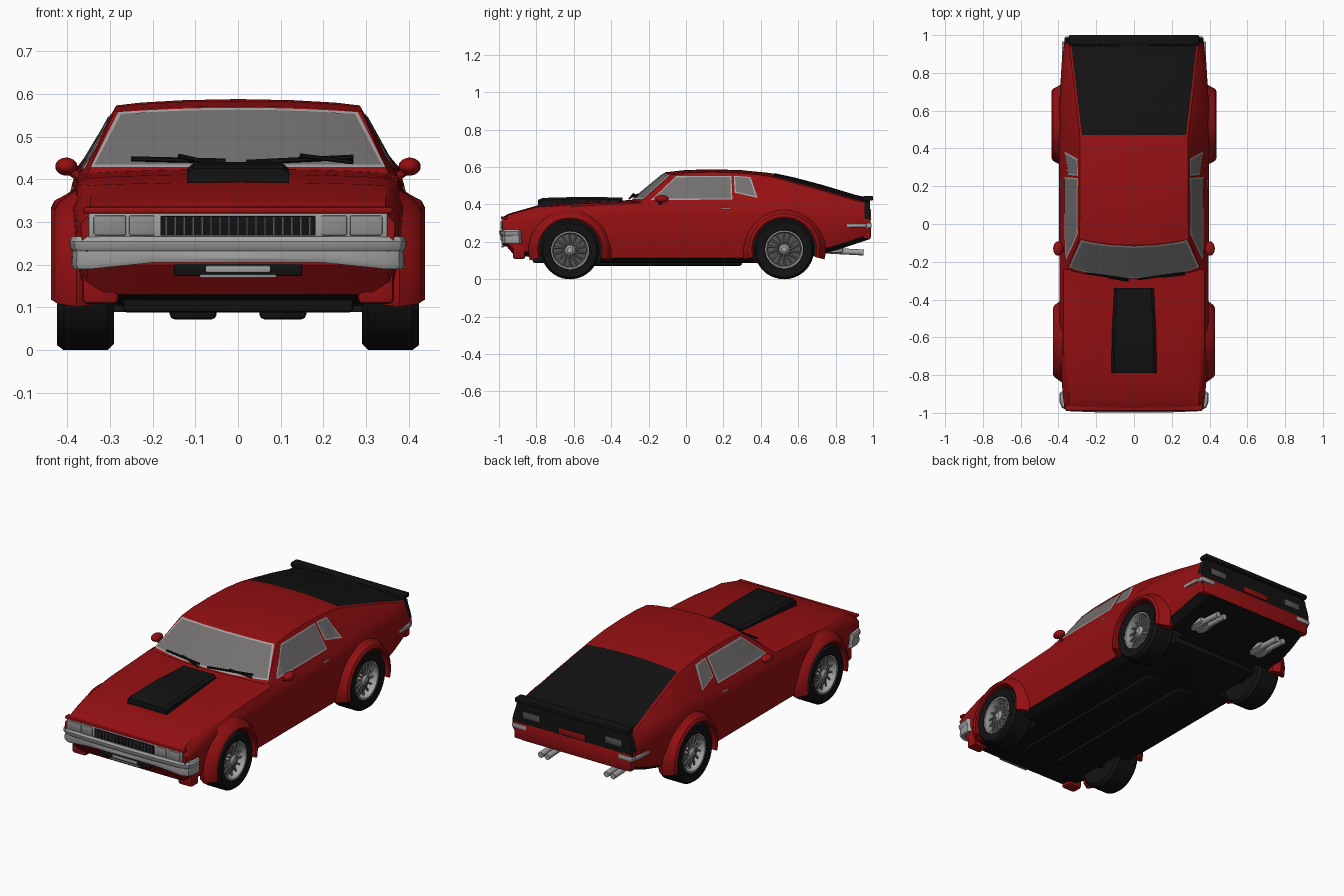
import bpy, bmesh, math
from mathutils import Vector, Matrix
from mathutils.bvhtree import BVHTree

if "Cube" in bpy.data.objects:
    bpy.data.objects.remove(bpy.data.objects["Cube"])

def material(name, *c):
    m = bpy.data.materials.new(name)
    m.diffuse_color = (*c, 1)
    m.use_nodes = True
    m.node_tree.nodes["Principled BSDF"].inputs["Base Color"].default_value = m.diffuse_color
    return m

RED = material("red paint", .30, .005, .006)
BLACK = material("satin black", .006, .006, .006)
GLASS = material("grey glass", .17, .16, .16)
CHROME = material("chrome", .36, .36, .36)
RIM = material("dark rim grey", .09, .09, .09)
LENS = material("lamp lens", .27, .27, .27)

def finish(name, bm, mat, angle=32):
    me = bpy.data.meshes.new(name)
    bm.to_mesh(me)
    bm.free()
    me.materials.append(mat)
    me.shade_smooth()
    me.set_sharp_from_angle(angle=math.radians(angle))
    ob = bpy.data.objects.new(name, me)
    bpy.context.collection.objects.link(ob)
    return ob

def grid_bm(rows, wrap=False, caps=False, out=None):
    bm = bmesh.new()
    vs = [[bm.verts.new(p) for p in r] for r in rows]
    n = len(rows[0])
    for a, b in zip(vs, vs[1:]):
        for j in range(n if wrap else n - 1):
            k = (j + 1) % n
            bm.faces.new((a[j], a[k], b[k], b[j]))
    if caps:
        bm.faces.new(vs[0])
        bm.faces.new(vs[-1])
    bmesh.ops.remove_doubles(bm, verts=bm.verts, dist=1e-5)
    bm.normal_update()
    if out is None:
        bmesh.ops.recalc_face_normals(bm, faces=bm.faces)
    elif sum(f.normal.dot(out) for f in bm.faces) < 0:
        bmesh.ops.reverse_faces(bm, faces=bm.faces)
    bm.normal_update()
    return bm

def box(name, lo, hi, mat, bevel=.004):
    lo, hi = Vector(lo), Vector(hi)
    bm = bmesh.new()
    bmesh.ops.create_cube(bm, size=1, matrix=Matrix.Translation((lo + hi) / 2) @ Matrix.Diagonal((*(hi - lo), 1)))
    if bevel:
        bmesh.ops.bevel(bm, geom=bm.edges[:], offset=bevel, segments=2, affect='EDGES', profile=.5)
    return finish(name, bm, mat)

def rod(name, a, b, r, mat, seg=10):
    a, b = Vector(a), Vector(b)
    m = Matrix.Translation((a + b) / 2) @ (b - a).to_track_quat('Z', 'Y').to_matrix().to_4x4()
    bm = bmesh.new()
    bmesh.ops.create_cone(bm, cap_ends=True, segments=seg, radius1=r, radius2=r, depth=(b - a).length, matrix=m)
    return finish(name, bm, mat)

def arc(name, prof, y0, z0, s, mat, a0=0, a1=360, n=40, closed=False):
    """Turn a (radius, x) profile about a wheel axle."""
    rows = []
    for i in range(n + 1):
        t = math.radians(a0 + (a1 - a0) * i / n)
        rows.append([(s * x, y0 + r * math.cos(t), z0 + r * math.sin(t)) for r, x in prof])
    return finish(name, grid_bm(rows, closed, closed), mat)

def ip(k, y):
    if y <= k[0][0]:
        return k[0][1]
    for (a, u), (b, v) in zip(k, k[1:]):
        if y <= b:
            return u + (v - u) * (y - a) / (b - a)
    return k[-1][1]

# body curves along y: top line, roof/hood edge, crown, belt, shoulder, width, underside
TOP = [(-.98, .332), (-.95, .35), (-.8, .393), (-.55, .412), (-.24, .424), (-.06, .572), (.03, .584), (.15, .588),
       (.3, .583), (.45, .568), (.58, .54), (.72, .503), (.93, .44), (.985, .438)]
EDGE = [(-.98, .345), (-.3, .347), (-.24, .352), (-.06, .29), (.1, .285), (.45, .285), (.93, .34), (.985, .342)]
CROWN = [(-.98, .006), (-.24, .01), (-.06, .014), (.4, .016), (.6, .026), (.985, .026)]
BELT = [(-.98, .318), (-.95, .335), (-.8, .373), (-.55, .392), (-.24, .408), (.3, .412), (.55, .43), (.8, .415), (.985, .392)]
SHOULDER = [(-.98, .295), (-.8, .33), (-.3, .345), (.5, .35), (.985, .322)]
WIDTH = [(-.98, .368), (-.9, .378), (-.6, .395), (0, .396), (.6, .398), (.85, .383), (.985, .366)]
UNDER = [(-.98, .2), (-.92, .13), (-.8, .115), (-.6, .09), (.4, .09), (.65, .115), (.82, .16), (.985, .215)]
BOW = [(-.5, 0), (-.24, .05), (-.06, .05), (.2, 0)]

def station(y):
    w, zb, zs, zt, e, c = (ip(k, y) for k in (WIDTH, UNDER, SHOULDER, TOP, EDGE, CROWN))
    half = [(0, zb), (w - .06, zb), (w - .02, zb + .025), (w - .004, zb + .5 * (zs - zb)), (w, zs),
            (w - .008, zs + .45 * (ip(BELT, y) - zs)), (w - .022, ip(BELT, y)), (e, zt - c),
            (e * .8, zt - c * .55), (e * .45, zt - c * .17), (0, zt)]
    pts = [(x, y - (ip(BOW, y) * (1 - (x / .36) ** 2) if i > 6 else 0), z) for i, (x, z) in enumerate(half)]
    return pts + [(-x, v, z) for x, v, z in pts[-2:0:-1]]

ys = sorted({y for k in (TOP, EDGE, BELT, WIDTH, UNDER, BOW) for y, _ in k} | {.955, -.15, -.4})
bm = grid_bm([station(y) for y in ys], True, True)
TREE = BVHTree.FromBMesh(bm)
body = finish("body_shell", bm, RED)
body.data.materials.append(BLACK)

# wheel wells cut from the body
WHEELS = [("front", -.62, .155, .155, .0), ("rear", .525, .16, .16, .008)]
for nm, y, z, r, _ in WHEELS:
    for s in (1, -1):
        cut = rod("well_cutter", (s * .25, y, z), (s * .6, y, z), .172, BLACK, 48)
        cut.hide_render = True
        mod = body.modifiers.new("well", 'BOOLEAN')
        mod.operation, mod.solver, mod.object = 'DIFFERENCE', 'EXACT', cut
shell = bpy.data.meshes.new_from_object(body.evaluated_get(bpy.context.evaluated_depsgraph_get()))
body.modifiers.clear()
body.data = shell
shell.materials.clear()
shell.materials.append(RED)
shell.materials.append(BLACK)
for ob in [o for o in bpy.data.objects if o.name.startswith("well_cutter")]:
    bpy.data.objects.remove(ob)
for p in shell.polygons:
    vs = [shell.vertices[i].co for i in p.vertices]
    well = any(all(math.hypot(v.y - y, v.z - z) < .174 for v in vs) for _, y, z, _, _ in WHEELS)
    tail = all(v.y > .95 for v in vs) and p.center.z > .32 or p.center.y > .98
    floor = p.normal.z < -.7 and p.center.y > -.92
    p.material_index = int(well or tail or floor)
shell.shade_smooth()
shell.set_sharp_from_angle(angle=math.radians(30))

def patch(name, corners, axis, sign, mat, off=.004, bow=0, n=14):
    """Bilinear panel projected onto the body along an axis (0=x, 1=y, 2=z)."""
    a, b, c, d = (Vector(p) for p in corners)
    out = Vector([sign if i == axis else 0 for i in range(3)])
    rows = []
    for i in range(n + 1):
        v, row = i / n, []
        for j in range(n + 1):
            u = j / n
            p = a.lerp(b, u).lerp(d.lerp(c, u), v)
            p.y += bow * v * (1 - (2 * u - 1) ** 2)
            q = list(p)
            q.insert(axis, sign * 2)
            hit, nrm, _, _ = TREE.ray_cast(Vector(q), -out)
            if hit is None:
                q[axis] = sign * .35
                hit, nrm, _, _ = TREE.find_nearest(Vector(q))
            row.append(hit + nrm * off)
        rows.append(row)
    return finish(name, grid_bm(rows, out=out), mat)

# glass with bright surrounds
patch("windshield_trim", [(-.345, .427), (.345, .427), (.28, .556), (-.28, .556)], 1, -1, CHROME, .002, .01)
patch("windshield", [(-.335, .432), (.335, .432), (.273, .55), (-.273, .55)], 1, -1, GLASS, .004, .01)
for s in (1, -1):
    patch("door_glass_trim", [(-.187, .423), (.248, .425), (.243, .552), (-.052, .55)], 0, s, CHROME, .002)
    patch("door_glass", [(-.172, .43), (.24, .431), (.236, .546), (-.05, .543)], 0, s, GLASS)
    patch("quarter_glass_trim", [(.26, .462), (.383, .434), (.345, .546), (.255, .552)], 0, s, CHROME, .002)
    patch("quarter_glass", [(.267, .466), (.372, .442), (.338, .54), (.262, .546)], 0, s, GLASS)
# black rear deck and tail lip
patch("rear_deck_panel", [(-.275, .47), (.275, .47), (.335, .975), (-.335, .975)], 2, 1, BLACK)
box("tail_lip", (-.345, .945, .42), (.345, 1, .446), BLACK, .008)

# hood scoop
rows = []
for y, w, z0, z1 in [(-.79, .12, .375, .425), (-.765, .12, .385, .435), (-.55, .115, .395, .441), (-.34, .105, .4, .437)]:
    rows.append([(-w, y, z0), (-w, y, z1 - .012), (-w + .015, y, z1), (w - .015, y, z1), (w, y, z1 - .012), (w, y, z0)])
finish("hood_scoop", grid_bm(rows, True, True), BLACK)

# wheels and flares
for nm, y, z, r, wide in WHEELS:
    for s in (1, -1):
        arc(nm + "_tyre", [(0, .305), (.1, .30), (r - .015, .29), (r, .305), (r, .408), (r - .012, .424), (.104, .42), (.098, .4)], y, z, s, BLACK)
        arc(nm + "_rim", [(.102, .419), (.094, .418), (.088, .40), (.088, .375)], y, z, s, CHROME)
        arc(nm + "_rim_dish", [(.09, .376), (.03, .38), (0, .38)], y, z, s, RIM)
        arc(nm + "_hub", [(.03, .378), (.027, .405), (.015, .415), (0, .416)], y, z, s, CHROME, n=16)
        for i in range(14):
            t, q = math.tau * i / 14, math.tau * (i + .6) / 14
            rod(nm + "_spoke", (s * .402, y + .025 * math.cos(t), z + .025 * math.sin(t)),
                (s * .392, y + .09 * math.cos(q), z + .09 * math.sin(q)), .005, LENS, 6)
        f = .424 + wide
        arc(nm + "_flare", [(.166, .34), (.166, f), (.174, f + .006), (.19, f - .002), (.205, .402), (.222, .378), (.2, .34)],
            y, z, s, RED, -14, 194, 32, True)

# front bumper swept round the nose
half = [(.386, -.89), (.384, -.94), (.374, -.965), (.345, -.98), (.2, -.986)]
path = half + [(0, -.988)] + [(-x, y) for x, y in half[::-1]]
prof = [(-.02, .205), (0, .205), (.005, .215), (.003, .232), (.009, .24), (.011, .255), (.004, .266), (-.02, .266)]
rows = []
for x, y in path:
    d = Vector((x * .35 if abs(x) < .37 else x * 1.5, -1 if abs(x) < .37 else -.4)).normalized()
    rows.append([(x + d.x * o, y + d.y * o, z - (.015 if z < .22 and abs(x) > .3 else 0)) for o, z in prof])
finish("front_bumper", grid_bm(rows, True, True), CHROME)

# grille, headlamps and lower intake
box("nose_surround", (-.35, -.985, .262), (.35, -.96, .322), CHROME, .003)
box("grille", (-.182, -.99, .268), (.182, -.97, .314), BLACK, .002)
for i in range(-8, 9):
    box("grille_bar", (i * .021 - .0015, -.992, .27), (i * .021 + .0015, -.985, .312), RIM, 0)
box("hood_lip", (-.362, -.99, .32), (.362, -.955, .336), RED, .006)
box("lower_intake", (-.15, -.982, .174), (.15, -.93, .203), BLACK)
box("intake_bar", (-.09, -.988, .17), (.09, -.975, .177), CHROME, .002)
box("intake_plate", (-.075, -.986, .183), (.075, -.978, .198), CHROME, .002)

# rear bumper and tail details
box("rear_bumper", (-.355, .95, .215), (.355, .988, .31), RED, .008)
box("rear_plate", (-.08, .98, .315), (.08, .99, .345), RED, .002)
for s in (1, -1):
    def sbox(name, x0, x1, y0, y1, z0, z1, mat, b=.003):
        x0, x1 = sorted((s * x0, s * x1))
        return box(name, (x0, y0, z0), (x1, y1, z1), mat, b)
    sbox("headlamp", .195, .255, -.989, -.97, .269, .315, LENS)
    sbox("headlamp", .262, .338, -.989, -.97, .269, .315, LENS)
    sbox("chin_corner", .28, .365, -.925, -.86, .108, .2, RED, .012)
    sbox("tail_lamp", .2, .3, .98, .989, .34, .375, RIM)
    sbox("rear_bumper_corner", .35, .382, .86, .965, .278, .298, CHROME, .005)
    sbox("rear_bumper_end", .28, .367, .955, .992, .275, .3, CHROME, .005)
    sbox("door_handle", .37, .391, .19, .235, .373, .383, CHROME)
    sbox("sump_block", .05, .16, -.7, .3, .072, .1, BLACK, .012)
    for x in (.18, .22):
        rod("exhaust_tip", (s * x, .72, .155), (s * x, .95, .143), .016, CHROME, 14)
    sbox("silencer", .15, .25, .66, .84, .14, .18, CHROME, .015)
    # door mirror
    bm = bmesh.new()
    bmesh.ops.create_uvsphere(bm, u_segments=20, v_segments=12, radius=1,
                              matrix=Matrix.Translation((s * .402, -.13, .43)) @ Matrix.Diagonal((.026, .038, .021, 1)))
    finish("door_mirror", bm, RED, 40)
    rod("mirror_stalk", (s * .365, -.14, .4), (s * .4, -.135, .425), .01, RED)

# wipers and chassis
for a, b in (((-.25, -.262, .448), (-.03, -.292, .443)), ((.02, -.293, .44), (.27, -.258, .452))):
    rod("wiper_blade", a, b, .006, BLACK, 6)
    mid = (Vector(a) + Vector(b)) / 2
    rod("wiper_arm", mid + Vector((0, -.005, .01)), (b[0], b[1] - .01, b[2] - .012), .005, BLACK, 6)
box("chassis_floor", (-.27, -.82, .088), (.27, .66, .13), BLACK, .01)
for nm, y, z, r, _ in WHEELS:
    rod(nm + "_axle", (-.31, y, z - .03), (.31, y, z - .03), .02, BLACK)
